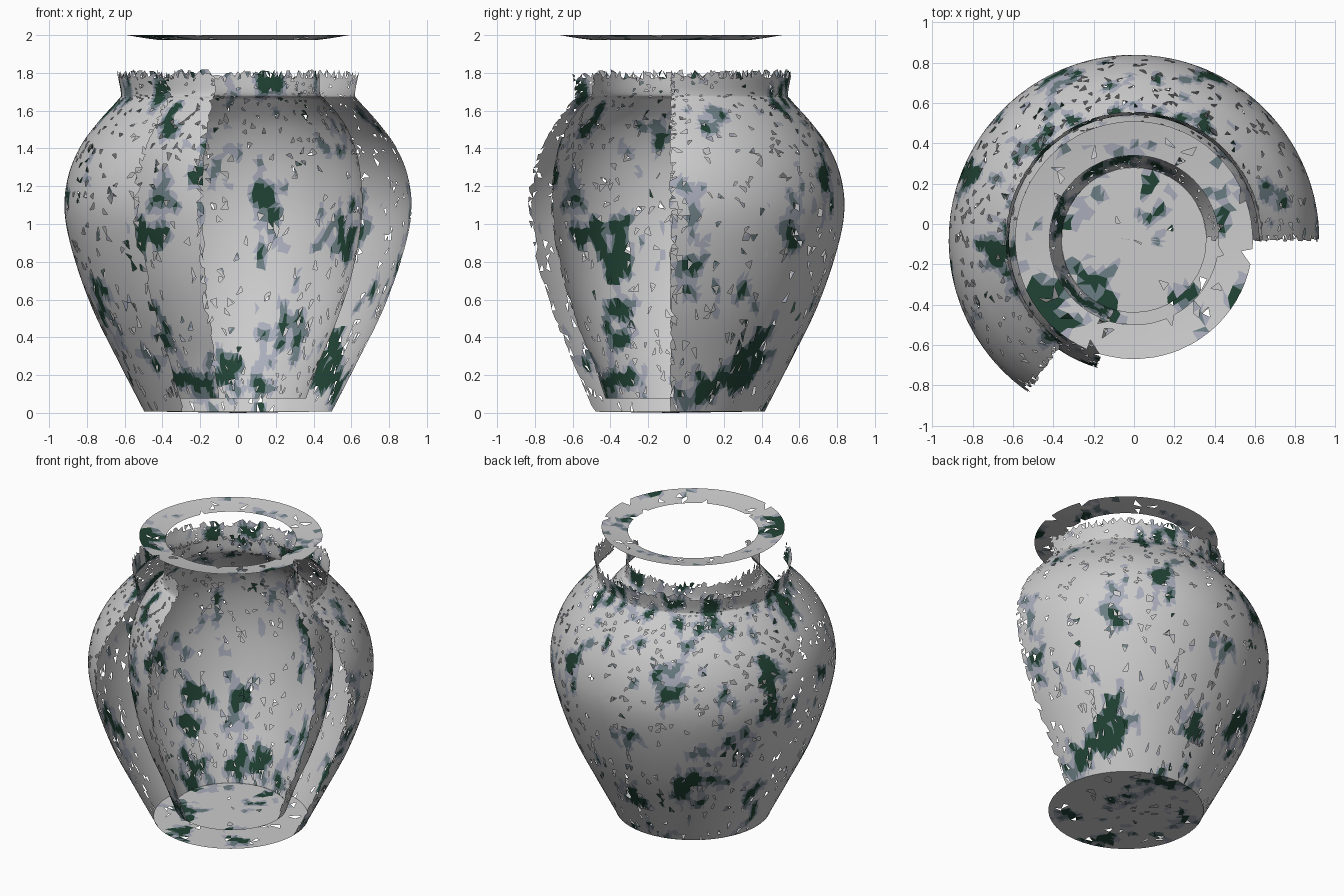
import bpy, bmesh, math, random
from mathutils import Vector, noise

if "Cube" in bpy.data.objects:
    bpy.data.objects.remove(bpy.data.objects["Cube"])

random.seed(7)
AXIS_Y = -0.08      # the vase axis sits a little towards the front


def material(name, rgb):
    m = bpy.data.materials.new(name)
    m.diffuse_color = (*rgb, 1)
    m.use_nodes = True
    m.node_tree.nodes["Principled BSDF"].inputs["Base Color"].default_value = m.diffuse_color
    return m


# Glaze colours: pale body, two blue-grey washes, dark green painting
GLAZE = [material("pale_glaze", (0.55, 0.55, 0.58)),
         material("light_wash", (0.40, 0.42, 0.50)),
         material("dark_wash", (0.15, 0.21, 0.23)),
         material("green_glaze", (0.015, 0.055, 0.035))]


def smooth_profile(pts, rows):
    """Catmull-Rom curve through (radius, z) points."""
    p = [Vector(q) for q in pts]
    p = [2 * p[0] - p[1]] + p + [2 * p[-1] - p[-2]]
    out = []
    for i in range(rows + 1):
        u = i / rows * (len(p) - 3)
        k = min(int(u), len(p) - 4)
        t = u - k
        a, b, c, d = p[k:k + 4]
        out.append(0.5 * (2 * b + (c - a) * t + (2 * a - 5 * b + 4 * c - d) * t * t
                          + (3 * b - a - 3 * c + d) * t ** 3))
    return out


def glaze_index(c):
    """Upright brush streaks: 0 is bare glaze, 3 is the heart of a stroke."""
    p = Vector((c.x * 4, c.y * 4, c.z * 2.6))
    v = noise.noise(p) + 0.7 * noise.noise(p * 3.2 + Vector((5, 1, 3)))
    return 3 if v > 0.52 else 2 if v > 0.38 else 1 if v > 0.24 else 0


def weathered_lathe(name, pts, rows, cols, a0=0, a1=360, holes=0.045,
                    jitter=0.3, ragged_top=False, inward=False):
    """Revolve a profile over a sector, with chipped edges and small holes."""
    prof = smooth_profile(pts, rows)
    closed = a1 - a0 >= 360
    n = cols if closed else cols + 1
    step = math.radians(a1 - a0) / cols
    bm = bmesh.new()
    grid = []
    for i, (r, z) in enumerate(prof):
        nxt = prof[i + 1] if i < rows else prof[i]
        prv = prof[i - 1] if i else prof[i]
        row = []
        for j in range(n):
            s = random.uniform(-jitter, jitter) * 0.5 if 0 < i < rows else 0
            rr, zz = r + (nxt[0] - prv[0]) * s, z + (nxt[1] - prv[1]) * s
            if ragged_top and i == rows:
                zz += random.uniform(-0.02, 0.03)
            a = math.radians(a0) + step * j
            # sector ends are torn, everything else only slightly irregular
            a += step * random.uniform(-jitter, jitter)
            row.append(bm.verts.new((rr * math.cos(a), rr * math.sin(a) + AXIS_Y, zz)))
        grid.append(row)
    for i in range(rows):
        for j in range(cols):
            k = (j + 1) % n
            q = [grid[i][j], grid[i][k], grid[i + 1][k], grid[i + 1][j]]
            if random.random() < 0.5:
                tris = [(q[0], q[1], q[2]), (q[0], q[2], q[3])]
            else:
                tris = [(q[0], q[1], q[3]), (q[1], q[2], q[3])]
            rim = (not closed and j in (0, cols - 1)) or (ragged_top and i == rows - 1)
            for t in tris:
                if random.random() < (0.3 if rim else holes):
                    continue
                f = bm.faces.new(t[::-1] if inward else t)
                f.material_index = glaze_index(f.calc_center_median())
                f.smooth = True
    bmesh.ops.remove_doubles(bm, verts=bm.verts, dist=0.0005)
    bmesh.ops.delete(bm, geom=[v for v in bm.verts if not v.link_faces], context='VERTS')
    me = bpy.data.meshes.new(name)
    bm.to_mesh(me)
    bm.free()
    for m in GLAZE:
        me.materials.append(m)
    ob = bpy.data.objects.new(name, me)
    bpy.context.collection.objects.link(ob)
    return ob


# Outer wall: open at the front right
outer = [(0.497, 0.008), (0.637, 0.28), (0.77, 0.55), (0.87, 0.83), (0.918, 1.06),
         (0.90, 1.25), (0.835, 1.41), (0.74, 1.54), (0.637, 1.655), (0.62, 1.69),
         (0.637, 1.79)]
weathered_lathe("outer_wall", outer, 66, 120, 0, 235, ragged_top=True)

# Inner wall: reaches a little further round the front
inner = [(0.36, 0.075), (0.435, 0.28), (0.52, 0.48), (0.60, 0.72), (0.65, 0.98),
         (0.657, 1.18), (0.63, 1.37), (0.565, 1.53), (0.465, 1.655), (0.435, 1.69),
         (0.43, 1.79)]
weathered_lathe("inner_wall", inner, 60, 104, 0, 253.5, ragged_top=True, inward=True)

# Underside and inside floor
weathered_lathe("base_disc", [(0.0, 0.0), (0.25, 0.004), (0.50, 0.008)], 12, 60,
                holes=0.025, inward=True)
weathered_lathe("inner_floor", [(0.0, 0.075), (0.18, 0.075), (0.36, 0.075)], 9, 48,
                holes=0.01, inward=True)

# Detached flat rim, slightly dished towards the mouth
weathered_lathe("rim", [(0.42, 1.974), (0.50, 1.985), (0.59, 2.0)], 4, 70,
                inward=True)
